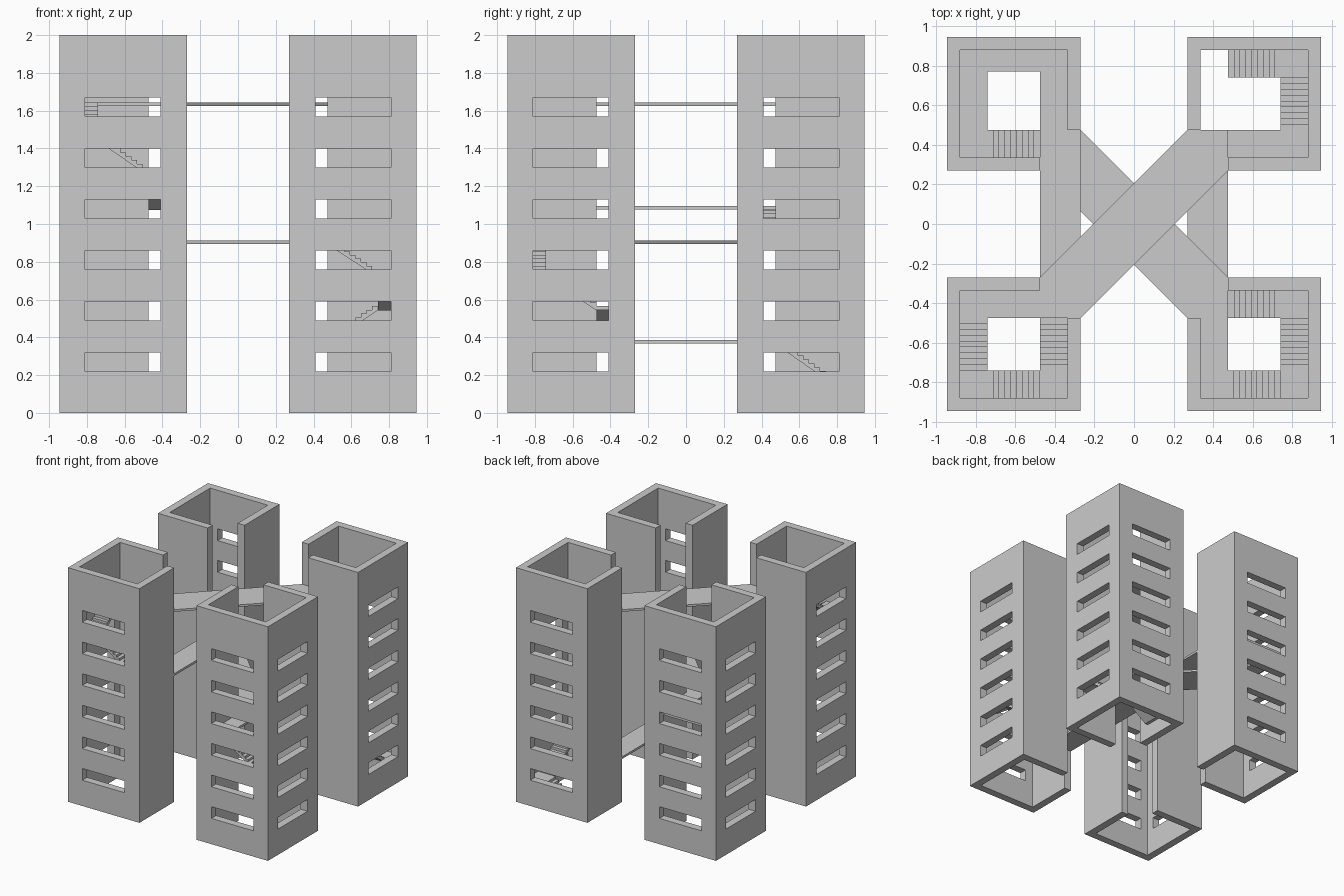
import bpy, bmesh
from mathutils import Vector

if "Cube" in bpy.data.objects:
    bpy.data.objects.remove(bpy.data.objects["Cube"])

# Plan lines shared by every tower (distances from the centre axes)
W0, W1 = 0.27, 0.945            # outer wall faces
A, B, C, D = 0.335, 0.475, 0.74, 0.88   # inner wall, stair lane and well edges
M, O = (A + B) / 2, (C + D) / 2         # inner and outer lane centre lines
H, T, STEPS = 2.0, 0.018, 9


def extrude(name, pts, vec):
    """Solid made by sweeping a flat 3D polygon along vec."""
    bm = bmesh.new()
    face = bm.faces.new([bm.verts.new(p) for p in pts])
    res = bmesh.ops.extrude_face_region(bm, geom=[face])
    verts = [g for g in res["geom"] if isinstance(g, bmesh.types.BMVert)]
    bmesh.ops.translate(bm, verts=verts, vec=vec)
    bmesh.ops.recalc_face_normals(bm, faces=bm.faces[:])
    me = bpy.data.meshes.new(name)
    bm.to_mesh(me)
    bm.free()
    ob = bpy.data.objects.new(name, me)
    bpy.context.collection.objects.link(ob)
    return ob


def plate(name, pts, top, thick=T):
    return extrude(name, [(x, y, top - thick) for x, y in pts], (0, 0, thick))


def slab(name, x0, x1, y0, y1, top):
    return plate(name, [(x0, y0), (x1, y0), (x1, y1), (x0, y1)], top)


def flight(name, start, direction, z0, z1, run=C - B, width=D - C):
    """Stepped top, sloping underside; start is on the lane centre line."""
    rise, t = (z1 - z0) / STEPS, 0.022
    prof = []
    for i in range(STEPS):
        z = z0 + rise * (i + 1)
        prof += [(run * i / STEPS, z), (run * (i + 1) / STEPS, z)]
    prof.append((run, z1 - t))
    if z0 == 0:                               # first flight rests on the ground
        prof += [(run * t / z1, 0), (0, 0)]
    else:
        prof.append((0, z0 - t))
    d = Vector((*direction, 0))
    side = Vector((-d.y, d.x, 0))
    base = Vector((*start, 0)) - side * width / 2
    return extrude(name, [base + d * s + Vector((0, 0, z)) for s, z in prof], side * width)


# Tower shell: square tube with its inner corner cut away, windows in the two outer walls
shell = plate("tower_back_right",
              [(B, W0), (W1, W0), (W1, W1), (W0, W1), (W0, B), (A, B),
               (A, D), (D, D), (D, A), (B, A)], H, H)
cutter = bmesh.new()
for k in range(6):
    zc = 0.27 + 0.27 * k
    for loc, size in (((0.61, 0.92, zc), (0.4, 0.2, 0.1)), ((0.92, 0.61, zc), (0.2, 0.4, 0.1))):
        vs = bmesh.ops.create_cube(cutter, size=1)["verts"]
        bmesh.ops.scale(cutter, verts=vs, vec=size)
        bmesh.ops.translate(cutter, verts=vs, vec=loc)
cut_mesh = bpy.data.meshes.new("window_cutter")
cutter.to_mesh(cut_mesh)
cutter.free()
cut = bpy.data.objects.new("window_cutter", cut_mesh)
bpy.context.collection.objects.link(cut)
mod = shell.modifiers.new("windows", "BOOLEAN")
mod.operation, mod.solver, mod.object = "DIFFERENCE", "EXACT", cut
dg = bpy.context.evaluated_depsgraph_get()
cut_shell = bpy.data.meshes.new_from_object(shell.evaluated_get(dg))
shell.modifiers.clear()
shell.data = cut_shell
bpy.data.objects.remove(cut)

# Mirror the shell into the other three corners
for name, sx, sy in (("tower_front_right", 1, -1), ("tower_back_left", -1, 1),
                     ("tower_front_left", -1, -1)):
    bm = bmesh.new()
    bm.from_mesh(cut_shell)
    bmesh.ops.scale(bm, verts=bm.verts[:], vec=(sx, sy, 1))
    if sx * sy < 0:
        bmesh.ops.reverse_faces(bm, faces=bm.faces[:])
    me = bpy.data.meshes.new(name)
    bm.to_mesh(me)
    bm.free()
    bpy.context.collection.objects.link(bpy.data.objects.new(name, me))

# Bridge levels
L1, L2, L3, L4 = 0.385, 0.913, 1.095, 1.642

# Back right stairs: ground up to the first bridge
flight("stair_1a", (B, O), (1, 0), 0, 0.2)
slab("landing_1a", C, D, C, D, 0.2)
flight("stair_1b", (O, C), (0, -1), 0.2, L1)
slab("walkway_1", B, D, A, B, L1)

# Front right stairs: three flights up to the lower diagonal bridge
flight("stair_2a", (B, -M), (1, 0), L1, 0.565)
slab("landing_2a", C, D, -B, -A, 0.565)
flight("stair_2b", (O, -B), (0, -1), 0.565, 0.74)
slab("landing_2b", C, D, -D, -C, 0.74)
flight("stair_2c", (C, -O), (-1, 0), 0.74, L2)
slab("walkway_2", A, B, -D, -B, L2)

# Back left stairs: one flight, then a flat walkway round the well
flight("stair_3", (-B, M), (-1, 0), L2, L3)
plate("walkway_3", [(-D, A), (-C, A), (-C, 0.77), (-B, 0.77), (-B, B),
                    (-A, B), (-A, D), (-D, D)], L3)

# Front left stairs: three flights up to the top diagonal bridge
flight("stair_4a", (-M, -B), (0, -1), L3, 1.277)
slab("landing_4a", -B, -A, -D, -C, 1.277)
flight("stair_4b", (-B, -O), (-1, 0), 1.277, 1.46)
slab("landing_4b", -D, -C, -D, -C, 1.46)
flight("stair_4c", (-O, -C), (0, 1), 1.46, L4)
slab("walkway_4", -D, -B, -B, -A, L4)

# Straight side bridges and the two crossing diagonal bridges
slab("side_bridge_right", W0, B, -B, B, L1)
slab("side_bridge_left", -B, -W0, -B, B, L3)
hexagon = [(W0, B), (B, B), (B, W0), (-W0, -B), (-B, -B), (-B, -W0)]
plate("lower_diagonal_bridge", [(x, -y) for x, y in hexagon], L2)
plate("upper_diagonal_bridge", hexagon, L4)
